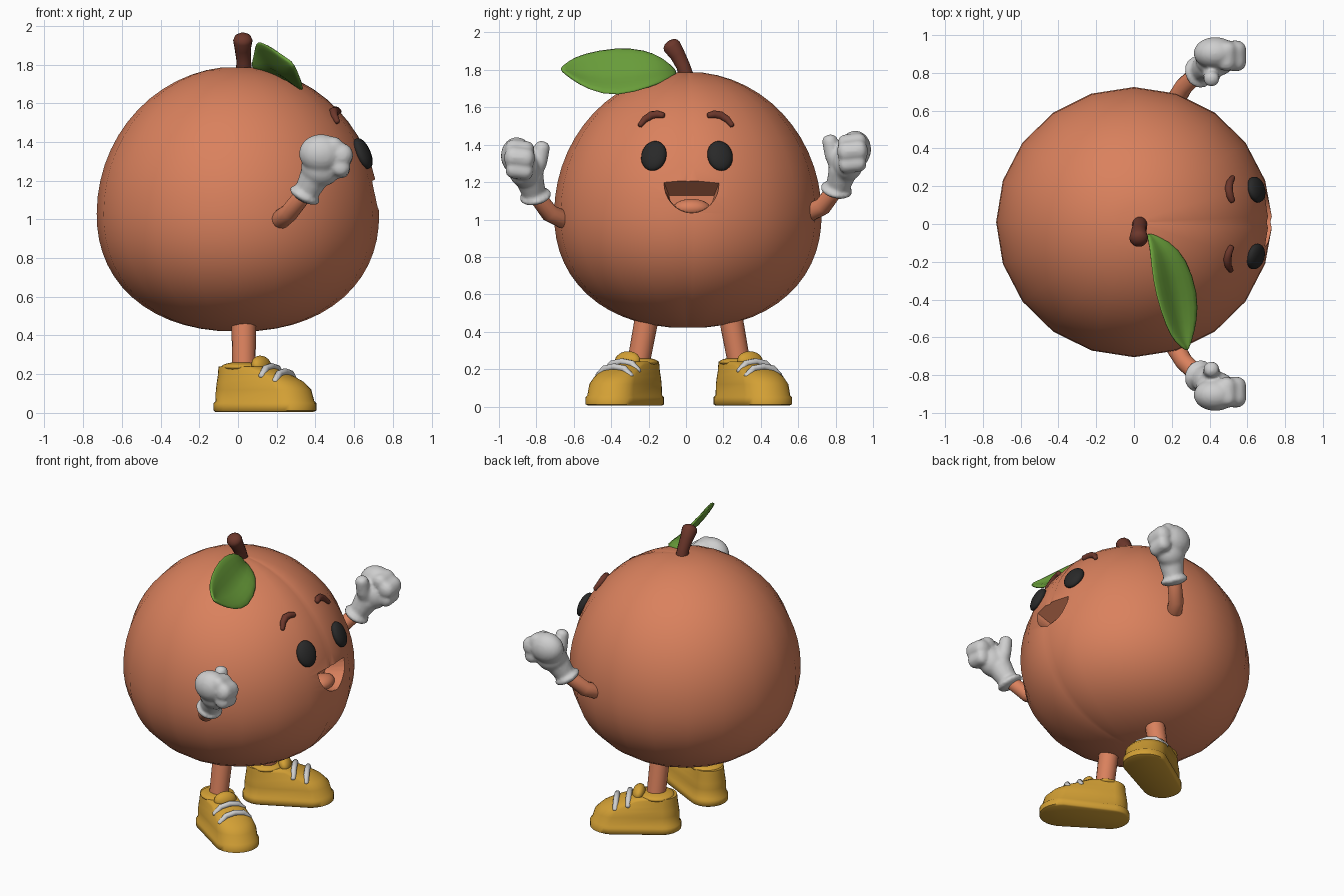
import bpy, bmesh, math
from mathutils import Vector, Matrix

if "Cube" in bpy.data.objects:
    bpy.data.objects.remove(bpy.data.objects["Cube"])


def material(name, rgb):
    m = bpy.data.materials.new(name)
    m.diffuse_color = (*rgb, 1)
    m.use_nodes = True
    m.node_tree.nodes["Principled BSDF"].inputs["Base Color"].default_value = m.diffuse_color
    return m


ORANGE = material("orange skin", (0.70, 0.22, 0.11))
BROWN = material("brown", (0.15, 0.038, 0.024))
GREEN = material("leaf green", (0.15, 0.36, 0.045))
WHITE = material("glove white", (0.62, 0.62, 0.62))
YELLOW = material("shoe yellow", (0.65, 0.35, 0.035))
BLACK = material("eye black", (0.022, 0.022, 0.022))


def finish(name, bm, mat, angle=50):
    bmesh.ops.recalc_face_normals(bm, faces=bm.faces)
    me = bpy.data.meshes.new(name)
    bm.to_mesh(me)
    bm.free()
    ob = bpy.data.objects.new(name, me)
    bpy.context.collection.objects.link(ob)
    me.materials.append(mat)
    smooth(ob, angle)
    return ob


def smooth(ob, angle):
    bpy.ops.object.select_all(action='DESELECT')
    ob.select_set(True)
    bpy.context.view_layer.objects.active = ob
    bpy.ops.object.shade_smooth_by_angle(angle=math.radians(angle))


def apply_modifiers(ob):
    bpy.ops.object.select_all(action='DESELECT')
    ob.select_set(True)
    bpy.context.view_layer.objects.active = ob
    bpy.ops.object.convert(target='MESH')


def loft(bm, rings):
    """Skin closed rings of points and cap both ends."""
    vs = [[bm.verts.new(p) for p in r] for r in rings]
    n = len(vs[0])
    for a, b in zip(vs, vs[1:]):
        for i in range(n):
            bm.faces.new((a[i], a[(i + 1) % n], b[(i + 1) % n], b[i]))
    bm.faces.new(vs[0])
    bm.faces.new(vs[-1])


def tube(bm, pts, radii, n=14, rounded=True):
    """Round tube through points, with domed ends."""
    pts = [Vector(p) for p in pts]
    radii = list(radii)
    if rounded:
        for end, nxt in ((0, 1), (-1, -2)):
            d = (pts[end] - pts[nxt]).normalized()
            r = radii[end]
            extra = [(pts[end] + d * r * s, r * c) for s, c in ((0.35, 0.88), (0.6, 0.55), (0.7, 0.15))]
            if end == 0:
                pts = [e[0] for e in reversed(extra)] + pts
                radii = [e[1] for e in reversed(extra)] + radii
            else:
                pts += [e[0] for e in extra]
                radii += [e[1] for e in extra]
    rings = []
    for i, p in enumerate(pts):
        d = pts[min(i + 1, len(pts) - 1)] - pts[max(i - 1, 0)]
        q = Vector((0, 0, 1)).rotation_difference(d)
        rings.append([p + q @ Vector((math.cos(a), math.sin(a), 0)) * radii[i]
                      for a in (2 * math.pi * k / n for k in range(n))])
    loft(bm, rings)


def ball(bm, centre, radii, rot=Matrix.Identity(4), u=20, v=14):
    bmesh.ops.create_uvsphere(bm, u_segments=u, v_segments=v, radius=1,
                              matrix=Matrix.Translation(centre) @ rot @ Matrix.Diagonal((*radii, 1)))


# Body: round fruit, slightly flatter below, with a fine groove down the front
MID, RX, RY, CY = 1.03, 0.73, 0.715, 0.01


def radius_at(z):
    if z >= MID:
        return math.sqrt(max(0, 1 - ((z - MID) / 0.76) ** 2))
    return max(0, 1 - ((MID - z) / 0.61) ** 2.2) ** (1 / 2.2)


def surface_x(y, z):
    return RX * math.sqrt(max(0, radius_at(z) ** 2 - ((y - CY) / RY) ** 2))


angles = [-2.5, 0, 2.5] + [18 * k for k in range(1, 20)]
rings = []
for k in range(1, 28):
    t = math.pi * (k / 28 - 0.5)
    z = MID + math.sin(t) * (0.76 if t > 0 else 0.61)
    r = radius_at(z)
    rings.append([(RX * r * math.cos(math.radians(a)) - (0.008 if a == 0 else 0),
                   CY + RY * r * math.sin(math.radians(a)), z) for a in angles])
bm = bmesh.new()
loft(bm, rings)
body = finish("body", bm, ORANGE)

# Mouth: half-round pocket that narrows inward
arc = [(0.03 + 0.15 * math.cos(a), 1.205 - 0.17 * math.sin(a))
       for a in (math.pi * k / 16 for k in range(17))]
bm = bmesh.new()
loft(bm, [[(x, 0.03 + (y - 0.03) * s, 1.05 + (z - 1.05) * h) for y, z in arc]
          for x, s, h in ((0.57, 0.8, 0.5), (0.705, 1, 1), (0.85, 1, 1))])
cutter = finish("mouth_cutter", bm, ORANGE)
mod = body.modifiers.new("mouth", 'BOOLEAN')
mod.operation = 'DIFFERENCE'
mod.solver = 'EXACT'
mod.object = cutter
apply_modifiers(body)
smooth(body, 35)
bpy.data.objects.remove(cutter)

bm = bmesh.new()
ball(bm, (0.62, 0.03, 1.06), (0.07, 0.1, 0.05))
finish("tongue", bm, ORANGE)

# Stem
bm = bmesh.new()
tube(bm, [(0.03, 0.01, 1.74), (0.03, -0.015, 1.82), (0.025, -0.045, 1.88), (0.025, -0.075, 1.925)],
     [0.042, 0.038, 0.042, 0.05])
finish("stem", bm, BROWN)

# Leaf: upper edge, raised midrib and lower edge
upper = [(0.07, -0.05, 1.79), (0.085, -0.13, 1.87), (0.09, -0.22, 1.91), (0.11, -0.37, 1.925),
         (0.17, -0.55, 1.89), (0.22, -0.63, 1.85), (0.28, -0.67, 1.81)]
lower = [(0.08, -0.05, 1.78), (0.19, -0.09, 1.745), (0.28, -0.18, 1.71), (0.345, -0.37, 1.65),
         (0.335, -0.52, 1.69), (0.31, -0.61, 1.75), (0.285, -0.67, 1.80)]
bm = bmesh.new()
rows = []
for a, b in zip(upper, lower):
    a, b = Vector(a), Vector(b)
    w = (a - b).length
    rows.append([bm.verts.new(a.lerp(b, s) + Vector((-0.6, 0, -0.8)) * w * d)
                 for s, d in ((0, 0), (0.25, 0.03), (0.5, 0.1), (0.75, 0.03), (1, 0))])
for r, q in zip(rows, rows[1:]):
    for i in range(4):
        bm.faces.new((r[i], r[i + 1], q[i + 1], q[i]))
leaf = finish("leaf", bm, GREEN)
mod = leaf.modifiers.new("thickness", 'SOLIDIFY')
mod.thickness = 0.02
mod.offset = 0
mod = leaf.modifiers.new("soften", 'SUBSURF')
mod.levels = mod.render_levels = 1
apply_modifiers(leaf)

for side, tag in ((-1, "right"), (1, "left")):
    # Eye, lying on the skin
    ey, ez = 0.005 + side * 0.177, 1.34
    normal = Vector((surface_x(ey, ez) / RX ** 2, (ey - CY) / RY ** 2, (ez - MID) / 0.76 ** 2))
    rot = normal.to_track_quat('X', 'Z').to_matrix().to_4x4()
    bm = bmesh.new()
    ball(bm, (surface_x(ey, ez) + 0.004, ey, ez), (0.036, 0.07, 0.085), rot)
    finish(tag + "_eye", bm, BLACK)

    # Eyebrow
    bm = bmesh.new()
    arch = [(0.245, 1.505), (0.22, 1.535), (0.185, 1.557), (0.15, 1.562), (0.125, 1.557)]
    tube(bm, [(surface_x(side * y, z) + 0.006, side * y, z) for y, z in arch],
         [0.014, 0.019, 0.023, 0.021, 0.017], 10)
    finish(tag + "_eyebrow", bm, BROWN)

    # Arm
    lift = 0.035 if side > 0 else 0
    P = lambda x, y, z: Vector((x, side * y, z + lift))
    bm = bmesh.new()
    tube(bm, [P(0.22, 0.655, 1.0), P(0.265, 0.73, 1.035), P(0.34, 0.80, 1.13)], [0.05, 0.048, 0.045])
    finish(tag + "_arm", bm, ORANGE)

    # Glove: rolled cuff, palm, curled fingers and thumb fused together
    bm = bmesh.new()
    axis = Vector((0.45, side * 0.2, 0.87)).normalized()
    tilt = axis.to_track_quat('Z', 'Y').to_matrix().to_4x4()
    ball(bm, P(0.345, 0.805, 1.125), (0.088, 0.085, 0.032), tilt)
    tube(bm, [P(0.35, 0.81, 1.13), P(0.40, 0.84, 1.23)], [0.062, 0.08])
    ball(bm, P(0.43, 0.865, 1.27), (0.105, 0.085, 0.10))
    ball(bm, P(0.43, 0.905, 1.34), (0.115, 0.085, 0.10))
    for dx, dz, r in ((0.49, 1.375, 0.055), (0.535, 1.335, 0.06), (0.53, 1.27, 0.05)):
        tube(bm, [P(dx, 0.93, dz), P(dx, 0.85, dz - 0.01)], [r, r])
    tube(bm, [P(0.41, 0.83, 1.22), P(0.41, 0.785, 1.31), P(0.41, 0.768, 1.39)], [0.05, 0.045, 0.042])
    glove = finish(tag + "_glove", bm, WHITE)
    mod = glove.modifiers.new("fuse", 'REMESH')
    mod.mode = 'VOXEL'
    mod.voxel_size = 0.011
    mod = glove.modifiers.new("relax", 'SMOOTH')
    mod.factor = 0.5
    mod.iterations = 4
    apply_modifiers(glove)
    smooth(glove, 80)

    # Leg
    ay = 0.26 if side < 0 else 0.29
    bm = bmesh.new()
    tube(bm, [(0.03, side * (ay - 0.055), 0.5), (0.03, side * ay, 0.2)], [0.064, 0.06], 16, False)
    finish(tag + "_leg", bm, ORANGE)

    # Shoe: stacked outlines, heel circle to toe circle, turned outward
    place = Matrix.Translation((0.03, side * ay, 0)) @ Matrix.Rotation(side * math.radians(30), 4, 'Z')
    levels = [(0.005, 0.112, 0.262, 0.132), (0.012, 0.122, 0.27, 0.142), (0.05, 0.122, 0.27, 0.142),
              (0.06, 0.112, 0.265, 0.135), (0.12, 0.11, 0.25, 0.132), (0.16, 0.105, 0.22, 0.12),
              (0.19, 0.10, 0.17, 0.11), (0.22, 0.098, 0.10, 0.10), (0.24, 0.095, 0.06, 0.095)]
    bm = bmesh.new()
    turns = [2 * math.pi * (k + 0.5) / 28 for k in range(28)]
    loft(bm, [[((ut if math.cos(a) > 0 else -0.04) + (rt if math.cos(a) > 0 else rh) * math.cos(a),
                (rt if math.cos(a) > 0 else rh) * math.sin(a), z) for a in turns]
              for z, rh, ut, rt in levels])
    ball(bm, (-0.01, 0, 0.237), (0.108, 0.108, 0.027))
    ball(bm, (0.105, 0, 0.245), (0.04, 0.075, 0.052), Matrix.Rotation(-0.35, 4, 'Y'))
    bm.transform(place)
    finish(tag + "_shoe", bm, YELLOW, 60)

    # Laces
    bm = bmesh.new()
    for u, top in ((0.165, 0.24), (0.245, 0.213)):
        tube(bm, [(u, v, top - d) for v, d in ((-0.1, 0.05), (-0.06, 0.01), (0, 0), (0.06, 0.01), (0.1, 0.05))],
             [0.018] * 5, 10)
    bm.transform(place)
    finish(tag + "_laces", bm, WHITE)
